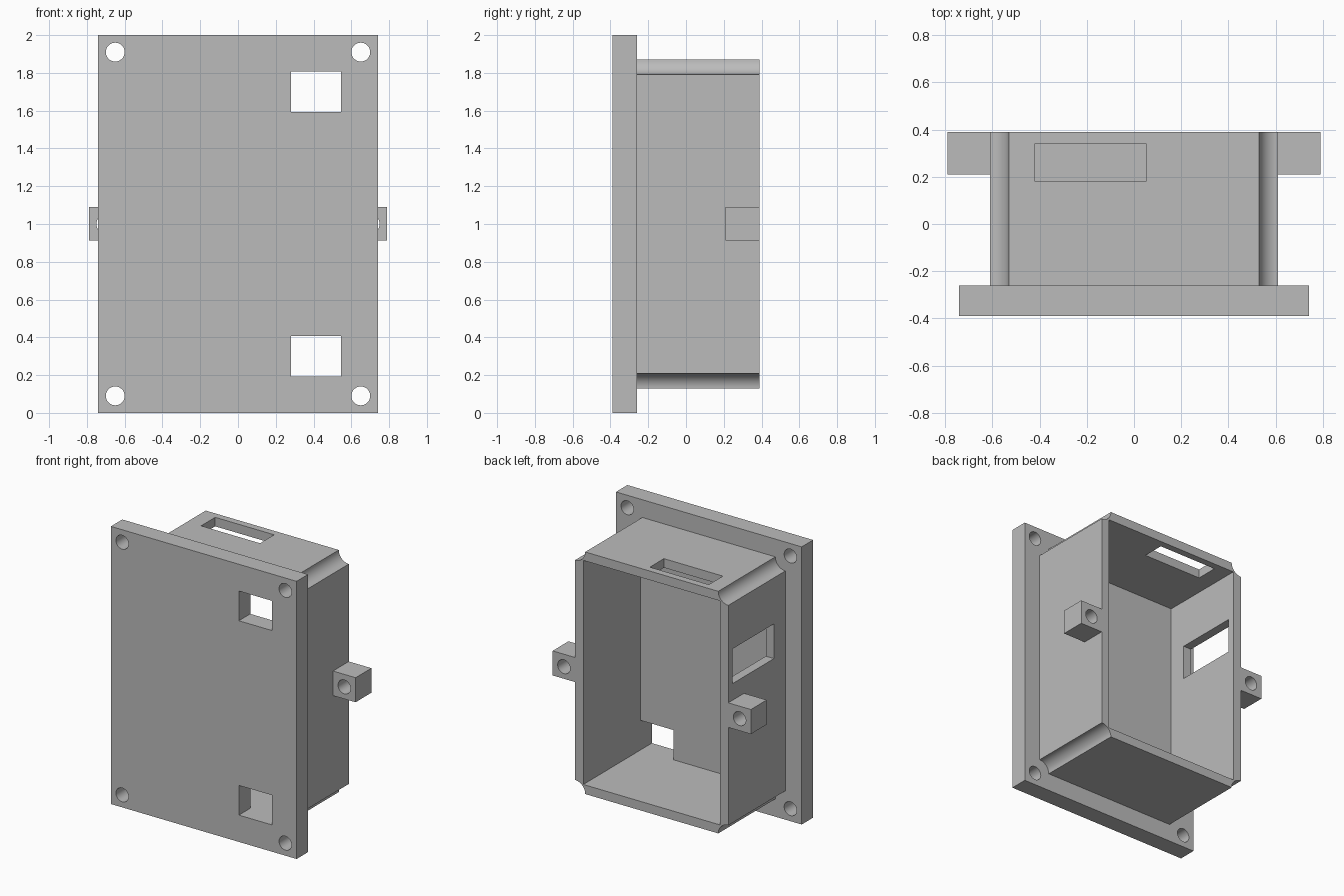
import bpy
import bmesh
import math
from mathutils import Matrix, Vector

default = bpy.data.objects.get("Cube")
if default:
    bpy.data.objects.remove(default, do_unlink=True)

FRONT, SEAT, BACK = -0.39, -0.26, 0.39   # plate front, plate rear, open rim
BOX_X, BOX_Z, MID_Z = 0.61, 0.872, 1.0   # housing half sizes and centre height
WALL = 0.065
NOTCH = 0.08                             # radius of the scooped corners

grey = bpy.data.materials.new("plain grey")
grey.use_nodes = True
grey.diffuse_color = (0.5, 0.5, 0.5, 1)
grey.node_tree.nodes["Principled BSDF"].inputs["Base Color"].default_value = (0.5, 0.5, 0.5, 1)


def make_object(name, bm):
    bmesh.ops.recalc_face_normals(bm, faces=bm.faces[:])
    mesh = bpy.data.meshes.new(name)
    bm.to_mesh(mesh)
    bm.free()
    mesh.materials.append(grey)
    obj = bpy.data.objects.new(name, mesh)
    bpy.context.collection.objects.link(obj)
    return obj


def box(name, xs, ys, zs):
    bm = bmesh.new()
    bmesh.ops.create_cube(bm, size=1)
    spans = (xs, ys, zs)
    for v in bm.verts:
        v.co = Vector([a + (b - a) * (c + 0.5) for (a, b), c in zip(spans, v.co)])
    return make_object(name, bm)


def bore(name, x, z, y, radius=0.05):
    """Round cutter running front to back."""
    bm = bmesh.new()
    place = Matrix.Translation((x, y, z)) @ Matrix.Rotation(math.pi / 2, 4, "X")
    bmesh.ops.create_cone(bm, cap_ends=True, segments=32, radius1=radius,
                          radius2=radius, depth=0.5, matrix=place)
    return make_object(name, bm)


def combine(target, other, operation):
    mod = target.modifiers.new(other.name, "BOOLEAN")
    mod.operation = operation
    mod.solver = "EXACT"
    mod.object = other
    bpy.context.view_layer.update()
    result = bpy.data.meshes.new_from_object(
        target.evaluated_get(bpy.context.evaluated_depsgraph_get()))
    target.modifiers.clear()
    target.data = result
    bpy.data.objects.remove(other, do_unlink=True)


def scooped_housing():
    """Block whose four long corners are hollowed by quarter circles."""
    bm = bmesh.new()
    ring = []
    for i, (sx, sz) in enumerate(((1, 1), (-1, 1), (-1, -1), (1, -1))):
        for k in range(11):
            a = math.radians(270 + 90 * i - 9 * k)
            ring.append(bm.verts.new((sx * BOX_X + NOTCH * math.cos(a), SEAT - 0.05,
                                      MID_Z + sz * BOX_Z + NOTCH * math.sin(a))))
    face = bm.faces.new(ring)
    out = bmesh.ops.extrude_face_region(bm, geom=[face])["geom"]
    moved = [g for g in out if isinstance(g, bmesh.types.BMVert)]
    bmesh.ops.translate(bm, verts=moved, vec=(0, BACK - SEAT + 0.05, 0))
    return make_object("housing", bm)


# Mounting plate, housing and side ears fused into one body
body = box("enclosure", (-0.74, 0.74), (FRONT, SEAT), (0, 2))
combine(body, scooped_housing(), "UNION")
for side in (-1, 1):
    xs = sorted((side * 0.58, side * 0.79))
    combine(body, box("screw_ear", xs, (0.21, BACK), (0.913, 1.09)), "UNION")

# Hollow interior, open at the back
in_x, in_z = BOX_X - WALL, BOX_Z - WALL
cutters = [box("cavity", (-in_x, in_x), (SEAT, 0.6), (MID_Z - in_z, MID_Z + in_z))]

# Square windows through the plate
for centre in (0.3, 1.7):
    cutters.append(box("plate_window", (0.28, in_x), (-0.6, -0.2),
                       (centre - 0.107, centre + 0.107)))

# Slot in the top and opening in one side wall
cutters.append(box("top_slot", (-0.42, 0.05), (0.18, 0.34), (1.7, 2.1)))
cutters.append(box("side_opening", (-0.8, -0.5), (-0.13, 0.34), (1.21, 1.46)))

# Screw holes in the plate corners and the ears
for side in (-1, 1):
    for z in (0.09, 1.91):
        cutters.append(bore("plate_hole", side * 0.65, z, SEAT))
    cutters.append(bore("ear_hole", side * 0.70, MID_Z, 0.3))

for cutter in cutters:
    combine(body, cutter, "DIFFERENCE")

bpy.ops.object.select_all(action="DESELECT")
body.select_set(True)
bpy.context.view_layer.objects.active = body
bpy.ops.object.shade_smooth_by_angle()
